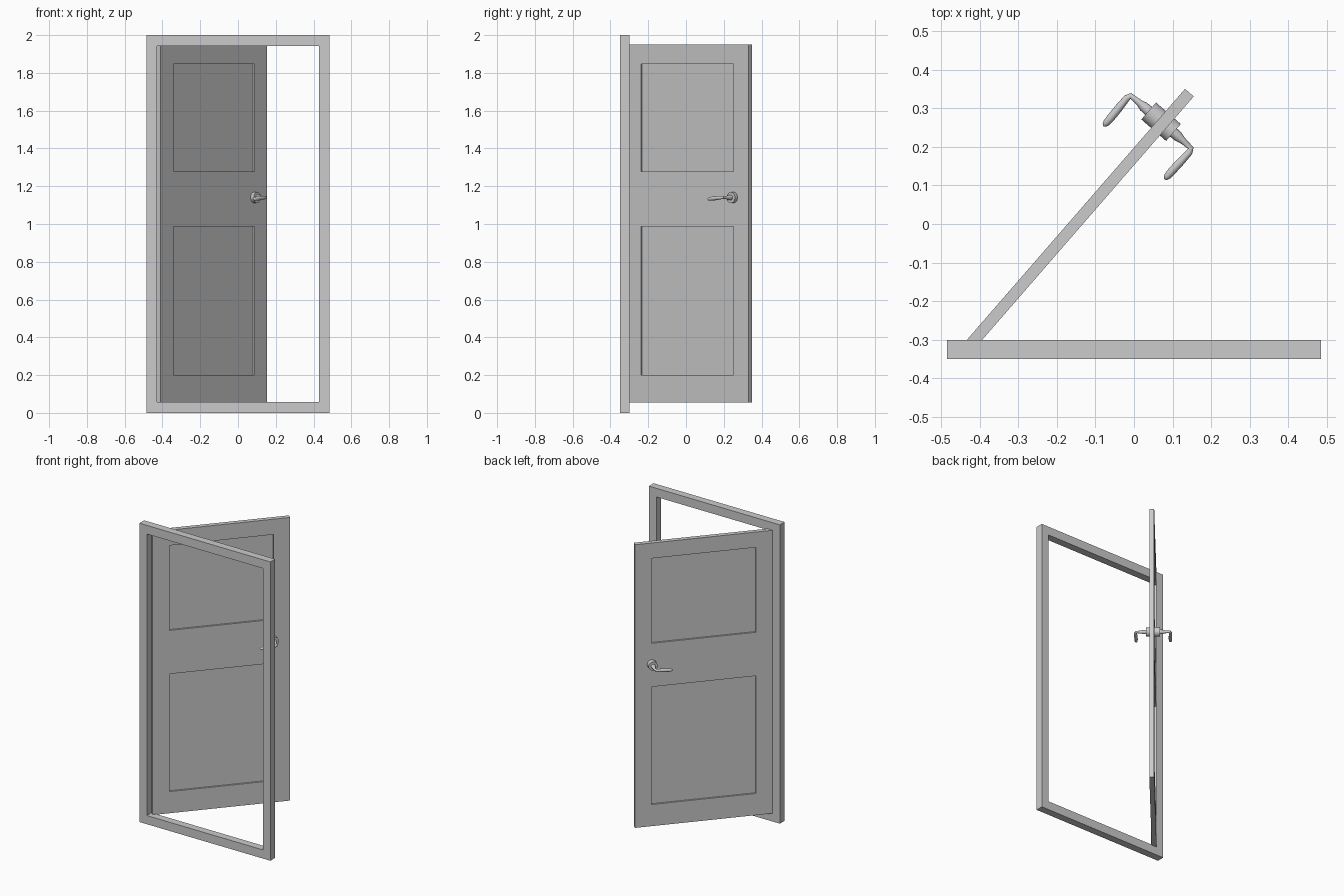
import bpy, bmesh
from math import radians
from mathutils import Matrix, Vector

if "Cube" in bpy.data.objects:
    bpy.data.objects.remove(bpy.data.objects["Cube"])

# Swing of the open door about its hinge corner
SWING = Matrix.Translation((-0.432, -0.299, 0)) @ Matrix.Rotation(radians(49), 4, 'Z')
HANDLE_X, HANDLE_Y, HANDLE_Z = 0.755, -0.009, 1.14


def finish(bm, name, matrix=Matrix()):
    bmesh.ops.recalc_face_normals(bm, faces=bm.faces)
    mesh = bpy.data.meshes.new(name)
    bm.to_mesh(mesh)
    bm.free()
    ob = bpy.data.objects.new(name, mesh)
    bpy.context.collection.objects.link(ob)
    ob.matrix_world = matrix
    return ob


def smooth(ob):
    bpy.ops.object.select_all(action='DESELECT')
    ob.select_set(True)
    bpy.context.view_layer.objects.active = ob
    bpy.ops.object.shade_smooth_by_angle(angle=radians(35))


# Door frame: mitred ring pushed back to its depth
bm = bmesh.new()
signs = [(-1, -1), (1, -1), (1, 1), (-1, 1)]
outer = [bm.verts.new((0.485 * sx, -0.35, 1 + sz)) for sx, sz in signs]
inner = [bm.verts.new((0.43 * sx, -0.35, 1 + 0.942 * sz)) for sx, sz in signs]
ring = [bm.faces.new((outer[i], outer[(i + 1) % 4], inner[(i + 1) % 4], inner[i]))
        for i in range(4)]
ext = bmesh.ops.extrude_face_region(bm, geom=ring, use_keep_orig=True)
verts = [g for g in ext['geom'] if isinstance(g, bmesh.types.BMVert)]
bmesh.ops.translate(bm, verts=verts, vec=(0, 0.05, 0))
finish(bm, 'door_frame')

# Door leaf: slab cut along the panel borders, panels sunk on both faces
W, T, Z0, Z1 = 0.86, 0.03, 0.055, 1.95
X_CUTS = (0.105, 0.757)
PANELS = ((0.20, 0.987), (1.279, 1.847))
bm = bmesh.new()
bmesh.ops.create_cube(bm, size=1, matrix=Matrix.Translation((W / 2, -T / 2, (Z0 + Z1) / 2))
                      @ Matrix.Diagonal((W, T, Z1 - Z0, 1)))
cuts = [((x, 0, 0), (1, 0, 0)) for x in X_CUTS]
cuts += [((0, 0, z), (0, 0, 1)) for p in PANELS for z in p]
for co, no in cuts:
    bmesh.ops.bisect_plane(bm, geom=bm.verts[:] + bm.edges[:] + bm.faces[:],
                           plane_co=co, plane_no=no)
bm.normal_update()
sunk = []
for f in bm.faces:
    c = f.calc_center_median()
    if (abs(f.normal.y) > 0.9 and X_CUTS[0] < c.x < X_CUTS[1]
            and any(a < c.z < b for a, b in PANELS)):
        sunk.append(f)
normals = [f.normal.copy() for f in sunk]
new_faces = bmesh.ops.extrude_discrete_faces(bm, faces=sunk)['faces']
for f in new_faces:
    side = 1 if f.calc_center_median().y > -T / 2 else -1
    bmesh.ops.translate(bm, verts=f.verts[:], vec=(0, -0.011 * side, 0))
finish(bm, 'door_leaf', SWING)

# Handle rose: round plate passing through the door
bm = bmesh.new()
bmesh.ops.create_cone(bm, cap_ends=True, segments=32, radius1=0.029, radius2=0.029, depth=0.085,
                      matrix=Matrix.Translation((HANDLE_X, HANDLE_Y, HANDLE_Z))
                      @ Matrix.Rotation(radians(90), 4, 'X'))
smooth(finish(bm, 'handle_rose', SWING))

# Lever handles: tapered neck and bent grip, offsets (along door, out, up, radius)
PATH = [(0, 0.038, 0, 0.014), (0, 0.060, 0, 0.013), (0, 0.074, 0, 0.009),
        (-0.001, 0.103, 0.001, 0.0075), (-0.012, 0.107, 0, 0.009),
        (-0.045, 0.106, -0.003, 0.0105), (-0.080, 0.105, -0.006, 0.0105),
        (-0.096, 0.105, -0.008, 0.009), (-0.103, 0.105, -0.0085, 0.006),
        (-0.106, 0.105, -0.009, 0.002)]
for name, side in (('lever_front', -1), ('lever_back', 1)):
    curve = bpy.data.curves.new(name, 'CURVE')
    curve.dimensions = '3D'
    curve.bevel_depth = 1
    curve.bevel_resolution = 6
    curve.use_fill_caps = True
    spline = curve.splines.new('POLY')
    spline.points.add(len(PATH) - 1)
    for p, (x, y, z, r) in zip(spline.points, PATH):
        p.co = (HANDLE_X + x, HANDLE_Y + side * y, HANDLE_Z + z, 1)
        p.radius = r
    ob = bpy.data.objects.new(name, curve)
    bpy.context.collection.objects.link(ob)
    ob.matrix_world = SWING
    bpy.ops.object.select_all(action='DESELECT')
    ob.select_set(True)
    bpy.context.view_layer.objects.active = ob
    bpy.ops.object.convert(target='MESH')
    smooth(bpy.context.view_layer.objects.active)
